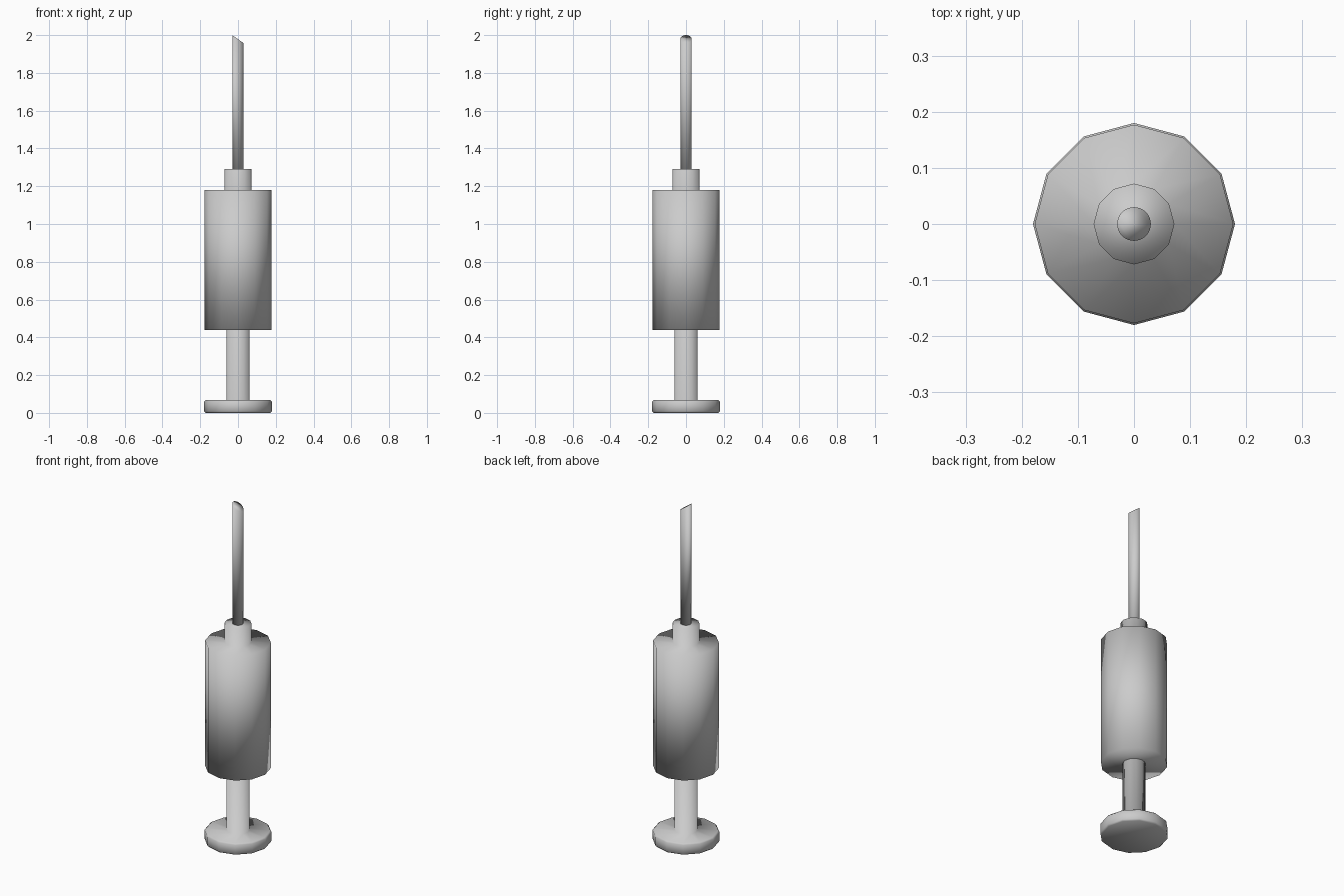
import bpy, bmesh
from math import cos, sin, pi

if "Cube" in bpy.data.objects:
    bpy.data.objects.remove(bpy.data.objects["Cube"])


def lathe(name, profile, sides, slant=0.0):
    """Closed turned part from (radius, z) rings; slant lowers the top ring toward +x."""
    bm = bmesh.new()
    rings = []
    for n, (r, z) in enumerate(profile):
        drop = slant if n == len(profile) - 1 else 0.0
        rings.append([bm.verts.new((r * cos(2 * pi * i / sides),
                                    r * sin(2 * pi * i / sides),
                                    z - drop * (cos(2 * pi * i / sides) + 1) / 2))
                      for i in range(sides)])
    for a, b in zip(rings, rings[1:]):
        for i in range(sides):
            j = (i + 1) % sides
            bm.faces.new((a[i], a[j], b[j], b[i]))
    bm.faces.new(rings[0][::-1])
    bm.faces.new(rings[-1])
    for f in bm.faces:
        f.smooth = True
    mesh = bpy.data.meshes.new(name)
    bm.to_mesh(mesh)
    bm.free()
    obj = bpy.data.objects.new(name, mesh)
    bpy.context.collection.objects.link(obj)
    return obj


# Plunger: thumb disc with softened rim, and rod running up into the barrel
lathe("plunger", [(0.172, 0.0), (0.18, 0.008), (0.18, 0.06), (0.172, 0.068),
                  (0.062, 0.068), (0.062, 0.44)], 12)

# Barrel with stepped needle hub
lathe("barrel", [(0.177, 0.44), (0.177, 1.18), (0.072, 1.18), (0.072, 1.29)], 12)

# Needle with obliquely cut tip
lathe("needle", [(0.03, 1.29), (0.03, 2.0)], 32, slant=0.043)
